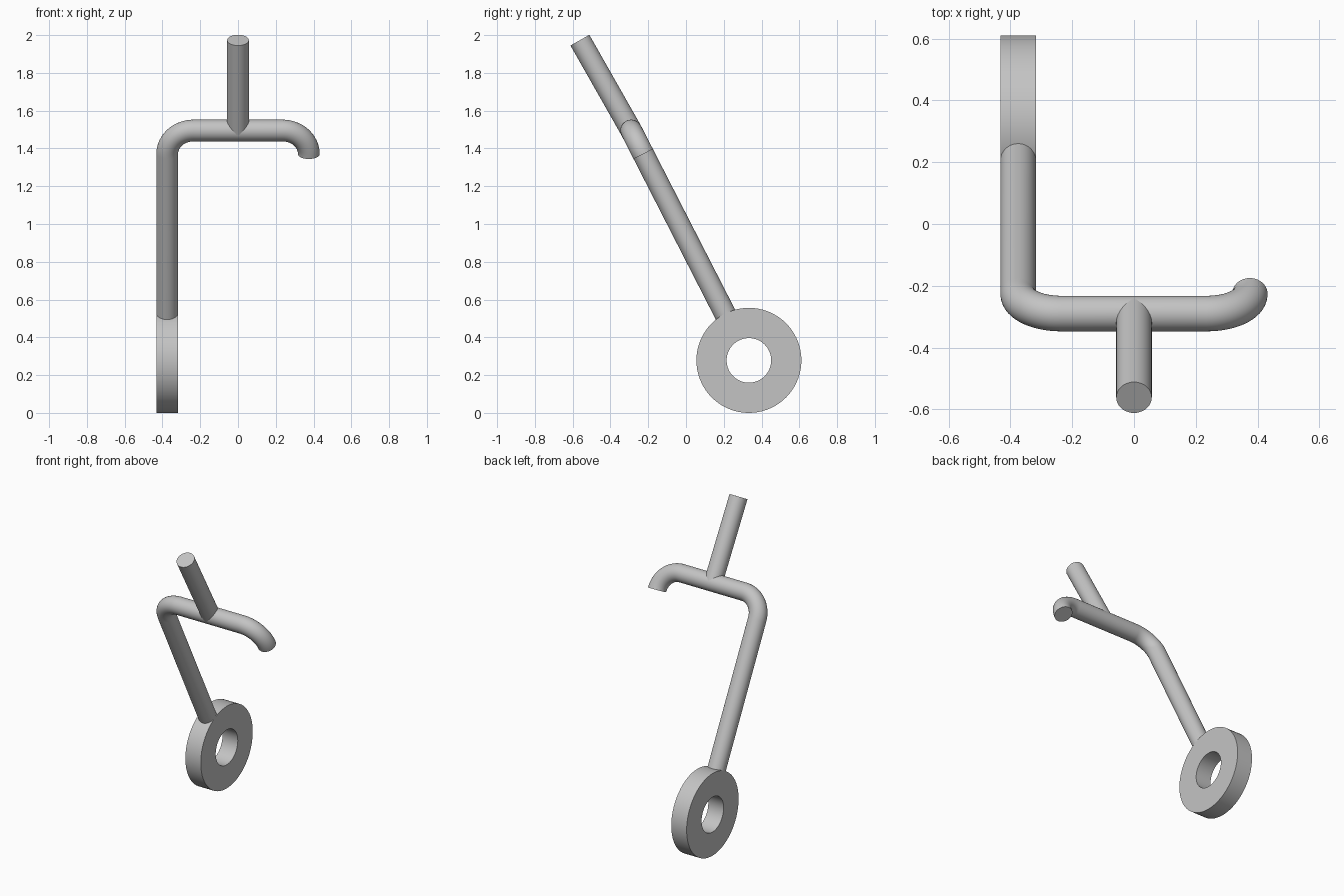
import bpy
from math import sin, cos, pi, radians
from mathutils import Vector

if "Cube" in bpy.data.objects:
    bpy.data.objects.remove(bpy.data.objects["Cube"])

SIDES = 40
TUBE = 0.0575      # bar radius
BEND = 0.14        # bend radius on the centre line
HALF = 0.375       # half the crossbar, measured to the leg axis

# One plain grey for the whole model
grey = bpy.data.materials.new("plain grey")
grey.use_nodes = True
grey.diffuse_color = (0.55, 0.55, 0.55, 1)
grey.node_tree.nodes["Principled BSDF"].inputs["Base Color"].default_value = grey.diffuse_color


def loft(name, rings, closed=False):
    """Skin a row of equal point rings; cap the ends unless closed."""
    n, m = len(rings[0]), len(rings)
    verts = [p for ring in rings for p in ring]
    faces = []
    for i in range(m if closed else m - 1):
        a, b = i * n, (i + 1) % m * n
        faces += [(a + k, a + (k + 1) % n, b + (k + 1) % n, b + k) for k in range(n)]
    if not closed:
        faces += [tuple(reversed(range(n))), tuple(range((m - 1) * n, m * n))]
    mesh = bpy.data.meshes.new(name)
    mesh.from_pydata(verts, [], faces)
    mesh.materials.append(grey)
    obj = bpy.data.objects.new(name, mesh)
    bpy.context.collection.objects.link(obj)
    bpy.ops.object.select_all(action='DESELECT')
    obj.select_set(True)
    bpy.context.view_layer.objects.active = obj
    bpy.ops.object.mode_set(mode='EDIT')
    bpy.ops.mesh.select_all(action='SELECT')
    bpy.ops.mesh.normals_make_consistent(inside=False)
    bpy.ops.object.mode_set(mode='OBJECT')
    bpy.ops.object.shade_smooth_by_angle(angle=radians(35))
    return obj


def tube(name, path, normal):
    """Round bar along (point, tangent) pairs lying in one plane."""
    rings = []
    for p, t in path:
        side = normal.cross(t).normalized()
        rings.append([p + TUBE * (cos(2 * pi * k / SIDES) * side + sin(2 * pi * k / SIDES) * normal)
                      for k in range(SIDES)])
    return loft(name, rings)


X = Vector((1, 0, 0))
hub = Vector((-HALF, 0.333, 0.278))
bar = Vector((0, -0.29, 1.495))
down = Vector((0, hub.y - bar.y, hub.z - bar.z))
reach = down.length
down.normalize()

# Bent bar: leg, crossbar and short hook in one leaning plane
path = [(bar - X * HALF + down * (reach - 0.25), -down)]
steps = 16
for corner in (-1, 1):
    centre = bar + X * corner * (HALF - BEND) + down * BEND
    for i in range(steps + 1):
        a = pi / 2 * i / steps
        if corner < 0:
            path.append((centre - BEND * (X * cos(a) + down * sin(a)), X * sin(a) - down * cos(a)))
        else:
            path.append((centre + BEND * (X * sin(a) - down * cos(a)), X * cos(a) + down * sin(a)))
tube("bent_bar", path, X.cross(down).normalized())

# Stem rising from the middle of the crossbar
up = Vector((0, -sin(radians(29.6)), cos(radians(29.6))))
tube("stem", [(bar, up), (bar + up * 0.55, up)], X)

# Thick flat ring at the foot of the leg
rings = []
for k in range(72):
    a = 2 * pi * k / 72
    d = Vector((0, cos(a), sin(a)))
    rings.append([hub + d * r + X * w for r, w in
                  ((0.118, -TUBE), (0.278, -TUBE), (0.278, TUBE), (0.118, TUBE))])
loft("foot_ring", rings, closed=True)
